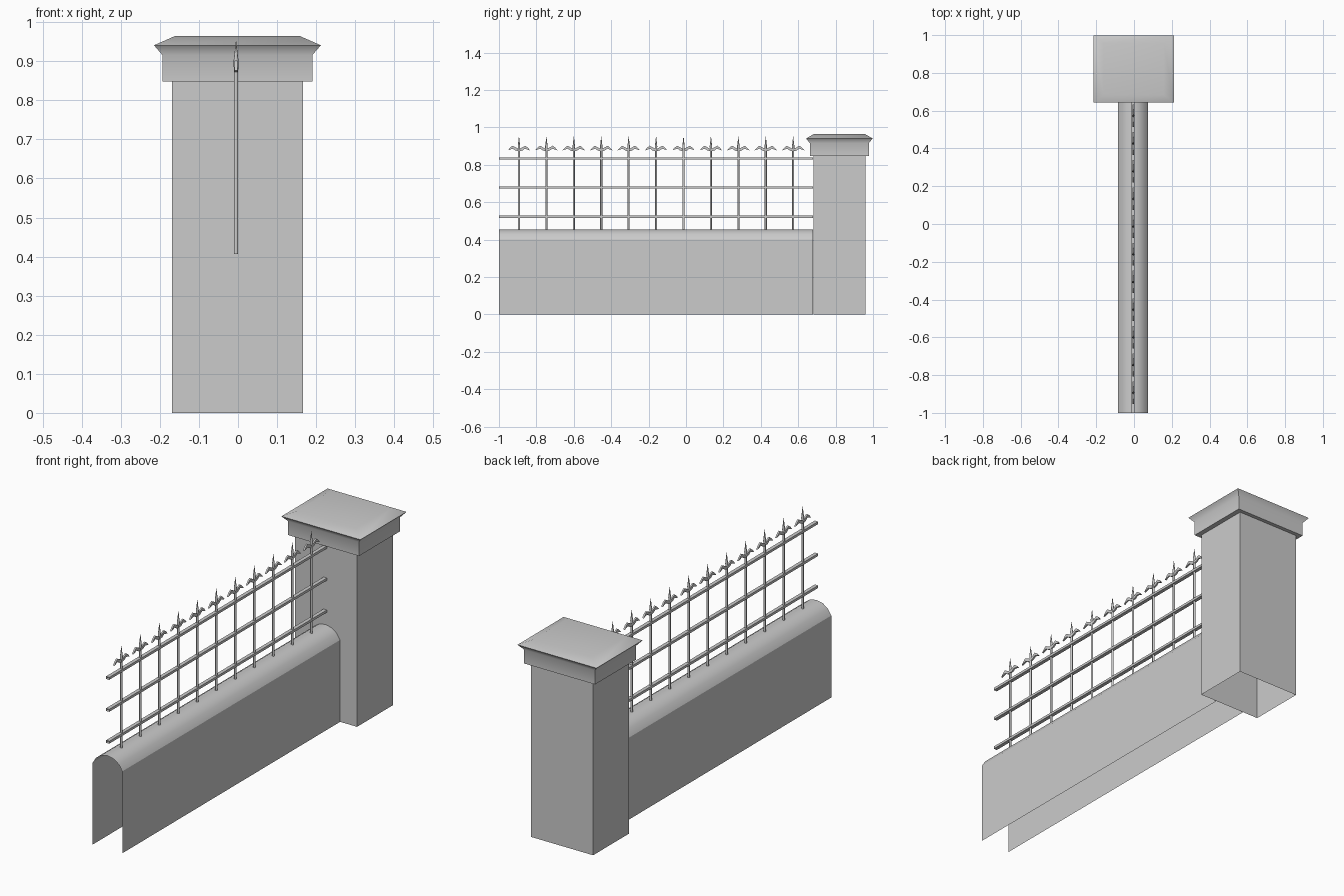
import bpy
import bmesh
from math import sin, cos, pi, radians, atan2

cube = bpy.data.objects.get("Cube")
if cube:
    bpy.data.objects.remove(cube, do_unlink=True)

stone = bpy.data.materials.new("grey_stone")
stone.use_nodes = True
GREY = (0.6, 0.6, 0.6, 1)
stone.diffuse_color = GREY
stone.node_tree.nodes["Principled BSDF"].inputs["Base Color"].default_value = GREY

AXIS_X = -0.005          # centre line of wall and railing
WALL_START, WALL_END = -1.0, 0.68


def finish(bm, name, angle=30, outward=True):
    """Turn a bmesh into a named object with sharp edges kept."""
    if outward:
        bmesh.ops.recalc_face_normals(bm, faces=bm.faces)
    mesh = bpy.data.meshes.new(name)
    bm.to_mesh(mesh)
    bm.free()
    mesh.materials.append(stone)
    mesh.shade_smooth()
    mesh.set_sharp_from_angle(angle=radians(angle))
    obj = bpy.data.objects.new(name, mesh)
    bpy.context.collection.objects.link(obj)
    return obj


def loft(bm, rings, closed=True, cap_start=False, cap_end=False):
    """Skin a list of point rings, with optional end faces."""
    loops = [[bm.verts.new(p) for p in ring] for ring in rings]
    for a, b in zip(loops, loops[1:]):
        n = len(a)
        for i in range(n if closed else n - 1):
            j = (i + 1) % n
            bm.faces.new((a[i], a[j], b[j], b[i]))
    if cap_start:
        bm.faces.new(loops[0][::-1])
    if cap_end:
        bm.faces.new(loops[-1])


def rect(hx, hy, z, cx=-0.0015, cy=0.82):
    return [(cx + sx * hx, cy + sy * hy, z)
            for sx, sy in ((-1, -1), (1, -1), (1, 1), (-1, 1))]


def sweep_y(bm, profile, closed):
    loft(bm, [[(x, y, z) for x, z in profile] for y in (WALL_START, WALL_END)], closed)


# Pillar shaft, open underneath
bm = bmesh.new()
loft(bm, [rect(0.168, 0.139, z) for z in (0, 0.85)])
finish(bm, "pillar_shaft")

# Moulded pillar cap
bm = bmesh.new()
loft(bm, [rect(0.168, 0.139, 0.848), rect(0.192, 0.158, 0.848),
          rect(0.192, 0.158, 0.916), rect(0.2135, 0.178, 0.941),
          rect(0.159, 0.136, 0.965)], cap_end=True)
cap = finish(bm, "pillar_cap", 50)
weighted = cap.modifiers.new("even_shading", 'WEIGHTED_NORMAL')
weighted.keep_sharp = True

# Low wall: open shell with a rounded coping
half, spring, rise = 0.08, 0.4, 0.055
radius = (half ** 2 + rise ** 2) / (2 * rise)
centre_z = spring + rise - radius
spread = atan2(half, spring - centre_z)
steps = 6
arc = []
for i in range(steps + 1):
    a = spread * (2 * i / steps - 1)
    arc.append((AXIS_X + radius * sin(a), centre_z + radius * cos(a)))
profile = [(AXIS_X - half, 0)] + arc + [(AXIS_X + half, 0)]
bm = bmesh.new()
sweep_y(bm, profile, closed=False)
if sum(f.normal.z for f in bm.faces) < 0:
    bmesh.ops.reverse_faces(bm, faces=bm.faces)
finish(bm, "low_wall")

# Three horizontal rails with open ends
for label, z in (("lower", 0.522), ("middle", 0.678), ("upper", 0.834)):
    bm = bmesh.new()
    sweep_y(bm, [(AXIS_X + sx * 0.009, z + sz * 0.006)
                 for sx, sz in ((-1, -1), (1, -1), (1, 1), (-1, 1))], closed=True)
    finish(bm, label + "_rail")


def circle(r, y, z, sides=8):
    return [(AXIS_X + r * cos(2 * pi * i / sides), y + r * sin(2 * pi * i / sides), z)
            for i in range(sides)]


# Upright bars with spear points and drooping side barbs
BARB = [(0, 0.884), (0.018, 0.893), (0.034, 0.902), (0.046, 0.893), (0.06, 0.877),
        (0.042, 0.883), (0.032, 0.886), (0.018, 0.876), (0, 0.872)]
for i in range(11):
    y = -0.893 + 0.1466 * i
    bm = bmesh.new()
    loft(bm, [circle(0.0055, y, 0.407), circle(0.0055, y, 0.88)], cap_start=True)
    loft(bm, [circle(r, y, z) for r, z in ((0.0055, 0.876), (0.0065, 0.9),
                                           (0.004, 0.92), (0.0006, 0.951))], cap_end=True)
    finish(bm, f"bar_{i + 1}", 50)
    bm = bmesh.new()
    for side in (-1, 1):
        loft(bm, [[(AXIS_X + dx, y + side * dy, z) for dy, z in BARB]
                  for dx in (-0.004, 0.004)], cap_start=True, cap_end=True)
    finish(bm, f"barbs_{i + 1}")
